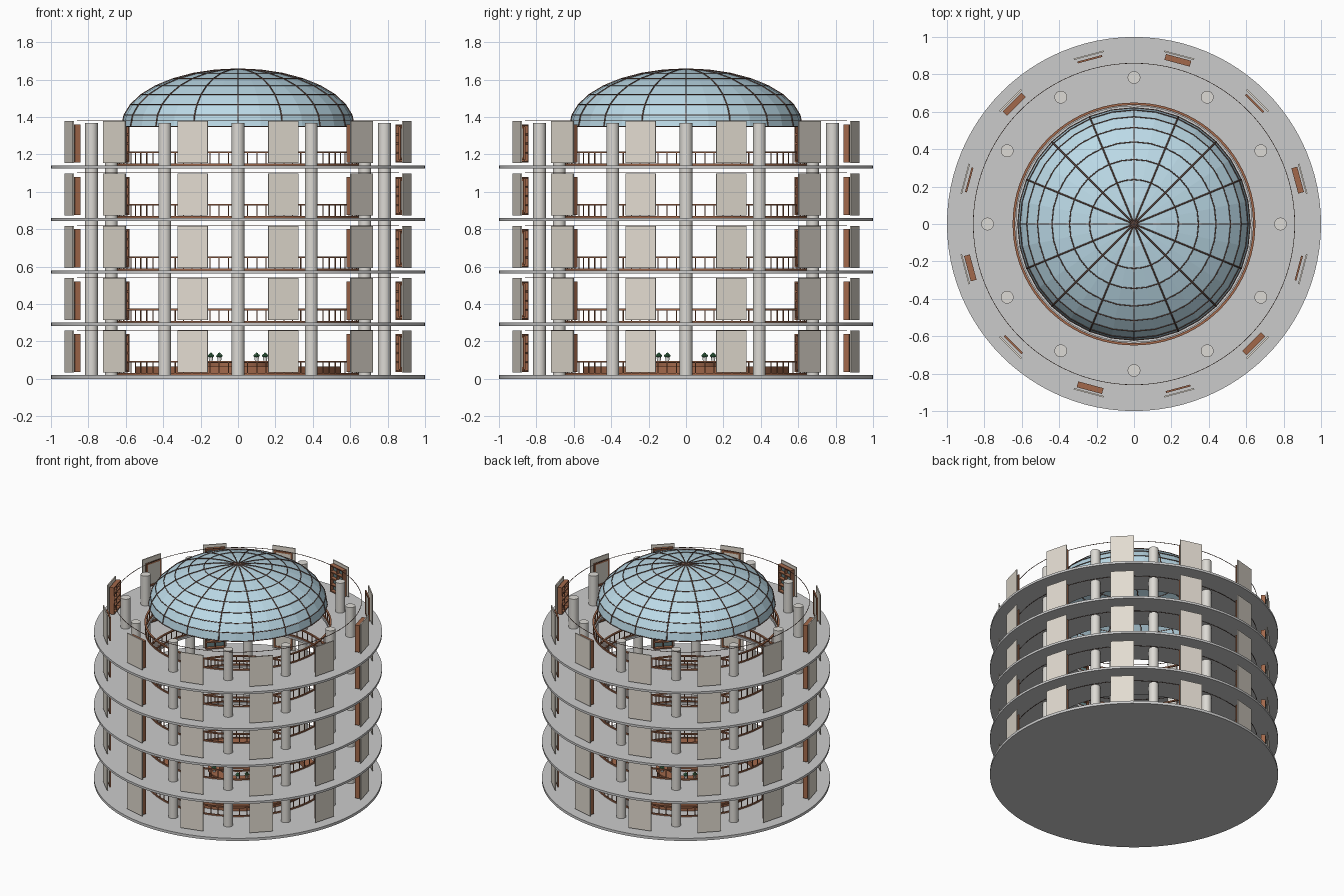
import bpy, bmesh, math
from mathutils import Matrix, Vector

if "Cube" in bpy.data.objects:
    bpy.data.objects.remove(bpy.data.objects["Cube"])

FLOORS = [0.02 + 0.28 * i for i in range(5)]
TAU = 2 * math.pi


def material(name, rgb):
    m = bpy.data.materials.new(name)
    m.diffuse_color = (*rgb, 1)
    m.use_nodes = True
    m.node_tree.nodes["Principled BSDF"].inputs["Base Color"].default_value = m.diffuse_color
    return m


STONE = material("stone", (0.72, 0.70, 0.66))
BEIGE = material("beige", (0.76, 0.71, 0.63))
WOOD = material("wood", (0.36, 0.14, 0.07))
DARK = material("dark_bronze", (0.16, 0.09, 0.07))
GLASS = material("sky_glass", (0.50, 0.70, 0.80))
TEAL = material("dark_teal", (0.12, 0.20, 0.21))
CANVAS = material("canvas", (0.70, 0.67, 0.60))
GREEN = material("leaf_green", (0.07, 0.28, 0.12))
WHITE = material("white_pot", (0.85, 0.85, 0.82))


def finish(name, bm, mat=None, smooth=False):
    bmesh.ops.recalc_face_normals(bm, faces=bm.faces[:])
    me = bpy.data.meshes.new(name)
    bm.to_mesh(me)
    bm.free()
    ob = bpy.data.objects.new(name, me)
    bpy.context.collection.objects.link(ob)
    if mat:
        me.materials.append(mat)
    if smooth:
        bpy.context.view_layer.objects.active = ob
        ob.select_set(True)
        bpy.ops.object.shade_smooth_by_angle(angle=math.radians(35))
        ob.select_set(False)
    return ob


def box(bm, angle, r0, r1, t0, t1, z0, z1):
    """Box in a radial frame: r outward, t sideways, z up."""
    m = (Matrix.Rotation(angle, 4, 'Z')
         @ Matrix.Translation(((r0 + r1) / 2, (t0 + t1) / 2, (z0 + z1) / 2))
         @ Matrix.Diagonal((r1 - r0, t1 - t0, z1 - z0, 1)))
    bmesh.ops.create_cube(bm, size=1, matrix=m)


def cyl(bm, x, y, z0, z1, r, n=16, r2=None):
    bmesh.ops.create_cone(bm, cap_ends=True, segments=n, radius1=r, radius2=r if r2 is None else r2,
                          depth=z1 - z0, matrix=Matrix.Translation((x, y, (z0 + z1) / 2)))


def ring(bm, r0, r1, z0, z1, n=96):
    """Ring with a rectangular section."""
    prof = [(r0, z0), (r1, z0), (r1, z1), (r0, z1)]
    loops = [[bm.verts.new((r * math.cos(TAU * i / n), r * math.sin(TAU * i / n), z))
              for r, z in prof] for i in range(n)]
    for i in range(n):
        a, b = loops[i], loops[(i + 1) % n]
        for j in range(4):
            k = (j + 1) % 4
            bm.faces.new((a[j], b[j], b[k], a[k]))


# Ground floor disc
bm = bmesh.new()
cyl(bm, 0, 0, 0, 0.02, 1.0, 96)
finish("ground_floor", bm, None, True)

# Gallery floor slabs
bm = bmesh.new()
for z in FLOORS[1:]:
    ring(bm, 0.63, 1.0, z - 0.017, z)
finish("gallery_floors", bm, None, True)

# Columns
bm = bmesh.new()
for i in range(12):
    a = TAU * i / 12
    cyl(bm, 0.783 * math.cos(a), 0.783 * math.sin(a), 0.01, 1.368, 0.034, 24)
finish("columns", bm, STONE, True)

# Railings round the atrium
bm = bmesh.new()
for z in FLOORS:
    ring(bm, 0.636, 0.649, z + 0.066, z + 0.075)
    ring(bm, 0.638, 0.647, z, z + 0.010)
    for i in range(80):
        box(bm, TAU * i / 80, 0.640, 0.645, -0.0025, 0.0025, z + 0.005, z + 0.07)
finish("atrium_railings", bm, WOOD)

# Thin rail under each ceiling
bm = bmesh.new()
for z in FLOORS:
    ring(bm, 0.858, 0.861, z + 0.239, z + 0.242)
finish("hanging_rails", bm, DARK)

# Wall panels with cabinets and picture frames on the inner side
walls, cabinets, backs, frames, canvases = (bmesh.new() for _ in range(5))
for z in FLOORS:
    for i in range(12):
        a = math.radians(15 + 30 * i)
        box(walls, a, 0.930, 0.938, -0.083, 0.083, z + 0.013, z + 0.238)
        if i % 2 == 0:
            box(backs, a, 0.916, 0.921, -0.068, 0.068, z + 0.02, z + 0.215)
            for t in (-0.07, 0.062):
                box(cabinets, a, 0.890, 0.922, t, t + 0.008, z + 0.015, z + 0.22)
            for k in range(5):
                h = z + 0.015 + k * 0.049
                box(cabinets, a, 0.890, 0.922, -0.063, 0.063, h, h + 0.009)
            box(cabinets, a, 0.896, 0.916, -0.003, 0.003, z + 0.02, z + 0.215)
        else:
            box(canvases, a, 0.911, 0.915, -0.062, 0.062, z + 0.04, z + 0.20)
            for s in (-0.068, 0.056):
                box(frames, a, 0.907, 0.917, s, s + 0.012, z + 0.03, z + 0.21)
            for h in (0.03, 0.198):
                box(frames, a, 0.907, 0.917, -0.057, 0.057, z + h, z + h + 0.012)
finish("wall_panels", walls, BEIGE)
finish("display_cabinets", cabinets, WOOD)
finish("cabinet_backs", backs, TEAL)
finish("picture_frames", frames, WOOD)
finish("pictures", canvases, CANVAS)

# Round counter and outer bench on the ground floor
bm = bmesh.new()
ring(bm, 0.14, 0.20, 0.02, 0.085, 48)
ring(bm, 0.13, 0.21, 0.085, 0.094, 48)
finish("round_counter", bm, WOOD, True)
bm = bmesh.new()
ring(bm, 0.48, 0.55, 0.02, 0.065)
finish("atrium_bench", bm, WOOD, True)

# Potted plants on the counter
pots, leaves = bmesh.new(), bmesh.new()
for q in range(4):
    for d in (-10.5, 10.5):
        a = math.radians(45 + 90 * q + d)
        x, y = 0.176 * math.cos(a), 0.176 * math.sin(a)
        cyl(pots, x, y, 0.094, 0.114, 0.009, 12, 0.012)
        for dx, dy, dz in ((0.009, 0, 0.123), (-0.009, 0, 0.123), (0, 0.009, 0.123),
                           (0, -0.009, 0.123), (0, 0, 0.132)):
            bmesh.ops.create_icosphere(leaves, subdivisions=1, radius=0.009,
                                       matrix=Matrix.Translation((x + dx, y + dy, dz)))
finish("plant_pots", pots, WHITE)
finish("plant_leaves", leaves, GREEN)

# Glass dome: flattened half sphere
DR, DH, DZ, RINGS, SEGS = 0.62, 0.305, 1.35, 8, 32


def dome_point(p, a, grow=0.0):
    return Vector(((DR + grow) * math.sin(p) * math.cos(a),
                   (DR + grow) * math.sin(p) * math.sin(a), DZ + (DH + grow) * math.cos(p)))


bm = bmesh.new()
top = bm.verts.new((0, 0, DZ + DH))
prev = None
for j in range(1, RINGS + 1):
    row = [bm.verts.new(dome_point(math.pi / 2 * j / RINGS, TAU * i / SEGS)) for i in range(SEGS)]
    for i in range(SEGS):
        k = (i + 1) % SEGS
        bm.faces.new((top, row[i], row[k]) if prev is None else (prev[i], row[i], row[k], prev[k]))
    prev = row
finish("glass_dome", bm, GLASS)


# Dome ribs and hoops as thin bevelled curves
def tubes(name, paths, cyclic, radius):
    cu = bpy.data.curves.new(name, 'CURVE')
    cu.dimensions = '3D'
    cu.bevel_depth = radius
    cu.bevel_resolution = 1
    for pts in paths:
        s = cu.splines.new('POLY')
        s.points.add(len(pts) - 1)
        for p, co in zip(s.points, pts):
            p.co = (*co, 1)
        s.use_cyclic_u = cyclic
    cu.materials.append(DARK)
    ob = bpy.data.objects.new(name, cu)
    bpy.context.collection.objects.link(ob)


tubes("dome_ribs", [[dome_point(math.pi / 2 * j / RINGS, TAU * i / 16, 0.001) for j in range(RINGS + 1)]
                    for i in range(16)], False, 0.004)
tubes("dome_hoops", [[dome_point(math.pi / 2 * j / RINGS, TAU * i / SEGS, 0.001) for i in range(SEGS)]
                     for j in range(2, RINGS + 1)], True, 0.003)
